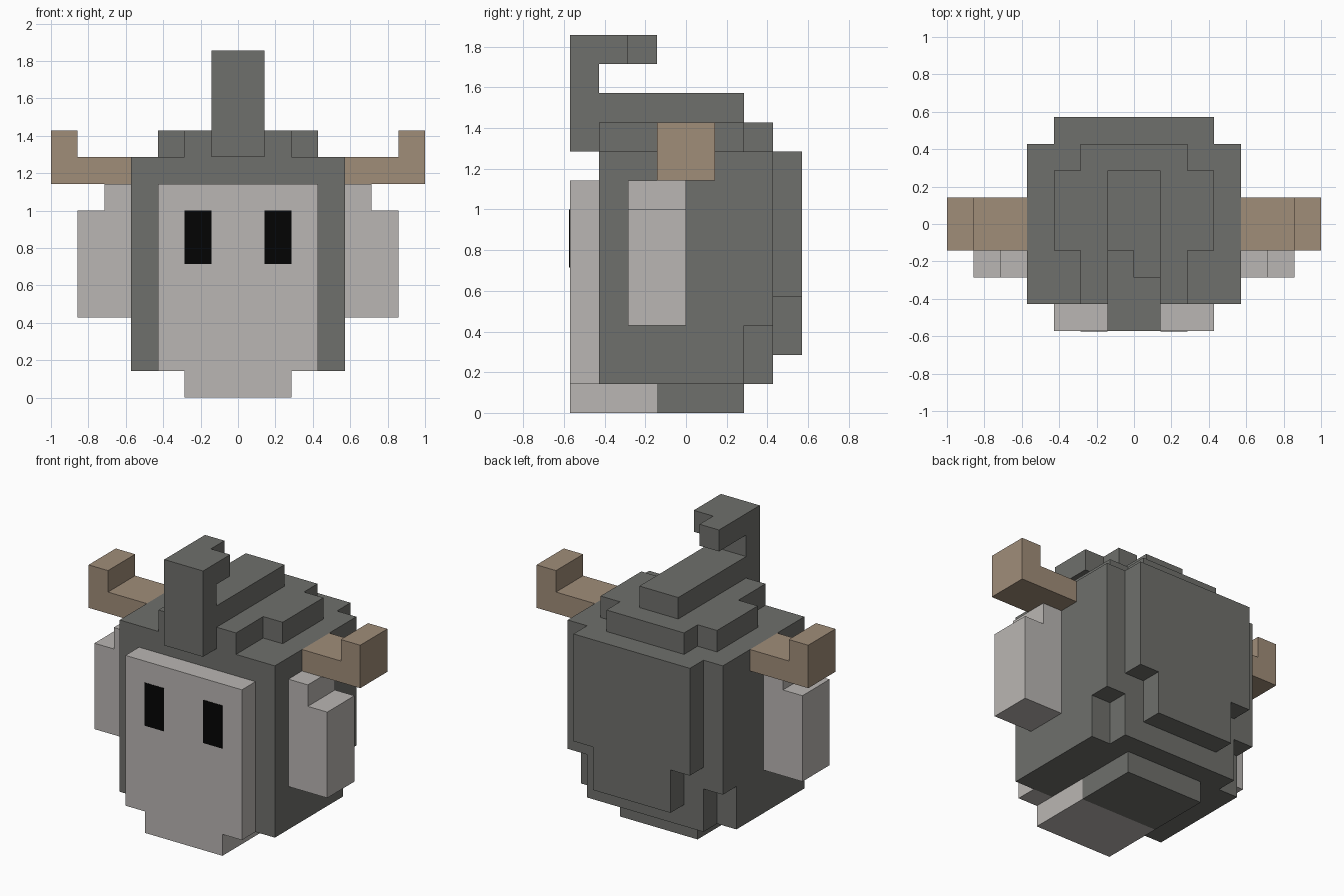
import bpy
import bmesh

cube = bpy.data.objects.get("Cube")
if cube:
    bpy.data.objects.remove(cube, do_unlink=True)

U = 1 / 7  # size of one block; all coordinates below are in blocks


def material(name, rgb):
    lin = [((c / 255 + 0.055) / 1.055) ** 2.4 if c > 10 else c / 255 / 12.92 for c in rgb]
    mat = bpy.data.materials.new(name)
    mat.use_nodes = True
    mat.diffuse_color = (*lin, 1)
    bsdf = mat.node_tree.nodes["Principled BSDF"]
    bsdf.inputs["Base Color"].default_value = (*lin, 1)
    bsdf.inputs["Roughness"].default_value = 0.9
    return mat


DARK = material("dark grey fur", (111, 112, 108))
PALE = material("pale grey skin", (186, 182, 179))
HORN = material("tan horn", (160, 141, 121))
BLACK = material("black eye", (4, 4, 4))


def prism(name, mat, axis, outline, lo, hi):
    """Extrude a flat outline from lo to hi along the given axis."""
    place = {"x": lambda a, b, t: (t, a, b),
             "y": lambda a, b, t: (a, t, b),
             "z": lambda a, b, t: (a, b, t)}[axis]
    bm = bmesh.new()
    base = bm.faces.new([bm.verts.new([c * U for c in place(a, b, lo)]) for a, b in outline])
    ext = bmesh.ops.extrude_face_region(bm, geom=[base], use_keep_orig=True)
    step = [c * U for c in place(0, 0, hi - lo)]
    bmesh.ops.translate(bm, vec=step, verts=[v for v in ext["geom"] if isinstance(v, bmesh.types.BMVert)])
    bmesh.ops.recalc_face_normals(bm, faces=bm.faces)
    mesh = bpy.data.meshes.new(name)
    bm.to_mesh(mesh)
    bm.free()
    mesh.materials.append(mat)
    obj = bpy.data.objects.new(name, mesh)
    bpy.context.collection.objects.link(obj)
    return obj


def box(name, mat, x, y, z):
    return prism(name, mat, "z", [(x[0], y[0]), (x[1], y[0]), (x[1], y[1]), (x[0], y[1])], *z)


def mirrored(half):
    """Complete an outline given from its right half, bottom to top."""
    return half + [(-a, b) for a, b in reversed(half)]


# Head, with the two lower back corners cut away
box("head", DARK, (-4, 4), (-3, 3), (3, 9))
prism("head_lower", DARK, "z", mirrored([(4, -3), (4, 2), (3, 2), (3, 3)]), 1, 3)
prism("back_hair", DARK, "y", mirrored([(2, 2), (2, 4), (3, 4), (3, 9)]), 3, 4)

# Face plate, chin and base
box("face", PALE, (-3, 3), (-4, -3), (1, 8))
box("chin", PALE, (-2, 2), (-4, -1), (0, 1))
box("neck", DARK, (-2, 2), (-1, 2), (0, 1))

# Stepped hair on top
prism("hair_cap", DARK, "z", mirrored([(2, -3), (2, -1), (3, -1), (3, 2), (2, 2), (2, 3)]), 9, 10)
box("hair_ridge", DARK, (-1, 1), (-3, 2), (10, 11))

# Upright curl at the front, with a half-width tip
prism("hair_curl", DARK, "x",
      [(-4, 9), (-3, 9), (-3, 12), (-2, 12), (-2, 13), (-4, 13)], -1, 1)
box("curl_tip", DARK, (-1, 0), (-2, -1), (12, 13))

# Paired parts
for side, s in (("left", 1), ("right", -1)):
    ear = [(4, 3), (6, 3), (6, 7), (5, 7), (5, 8), (4, 8)]
    horn = [(4, 8), (7, 8), (7, 10), (6, 10), (6, 9), (4, 9)]
    eye = [(1, 5), (2, 5), (2, 7), (1, 7)]
    prism(side + "_ear", PALE, "y", [(s * a, b) for a, b in ear], -2, 0)
    prism(side + "_horn", HORN, "y", [(s * a, b) for a, b in horn], -1, 1)
    prism(side + "_eye", BLACK, "y", [(s * a, b) for a, b in eye], -4.02, -4)
